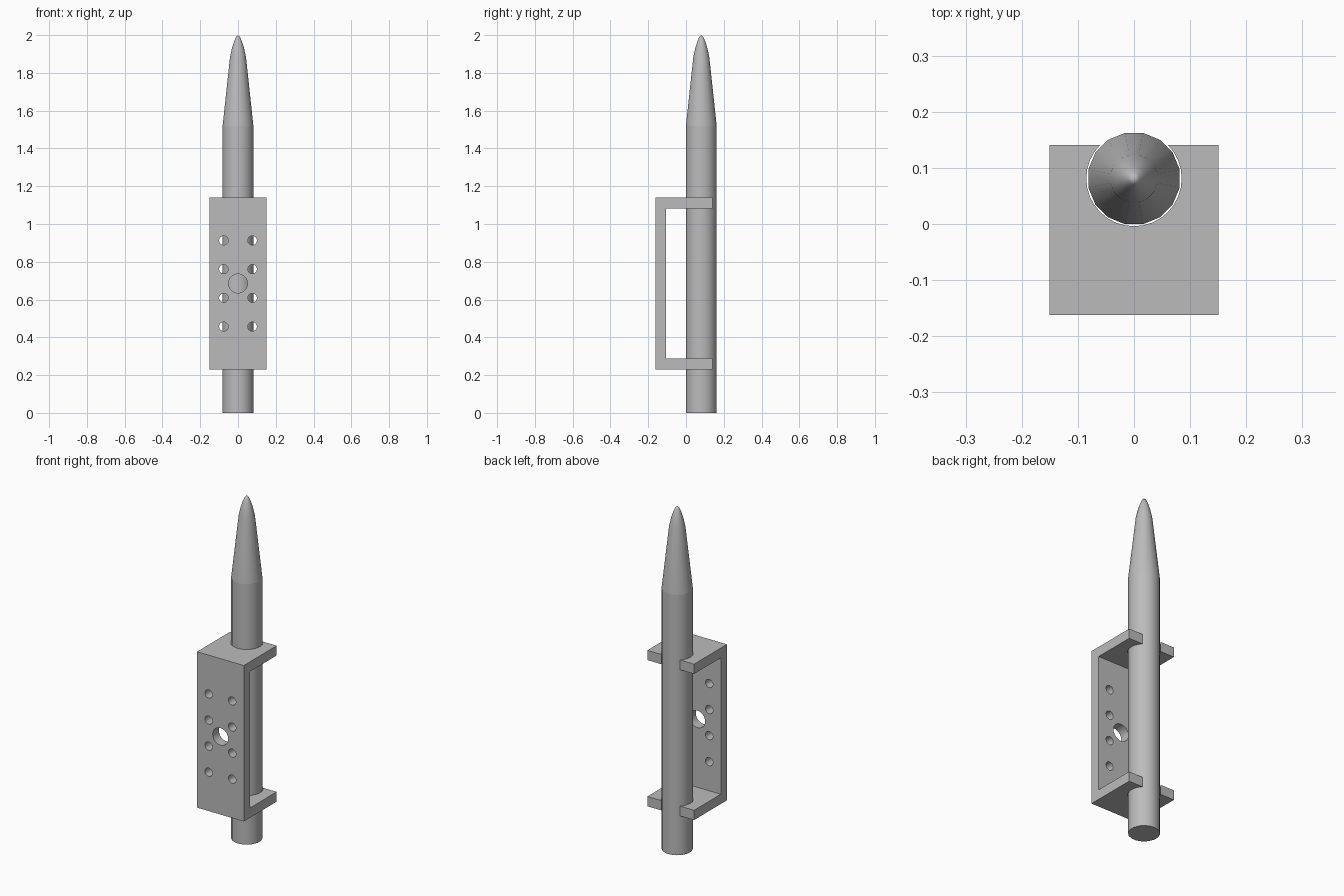
import bpy, bmesh, math
from mathutils import Matrix, Vector

cube = bpy.data.objects.get("Cube")
if cube:
    bpy.data.objects.remove(cube, do_unlink=True)

grey = bpy.data.materials.new("plain grey")
grey.use_nodes = True
colour = (0.5, 0.5, 0.5, 1)
grey.diffuse_color = colour
grey.node_tree.nodes["Principled BSDF"].inputs["Base Color"].default_value = colour

AXIS_Y = 0.081      # shaft centre line
MID_Z = 0.685       # bracket mid height


def make_object(name, bm):
    bmesh.ops.recalc_face_normals(bm, faces=bm.faces)
    mesh = bpy.data.meshes.new(name)
    bm.to_mesh(mesh)
    bm.free()
    mesh.materials.append(grey)
    obj = bpy.data.objects.new(name, mesh)
    bpy.context.scene.collection.objects.link(obj)
    return obj


def shade(obj):
    bpy.ops.object.select_all(action='DESELECT')
    obj.select_set(True)
    bpy.context.view_layer.objects.active = obj
    bpy.ops.object.shade_smooth_by_angle(angle=math.radians(30))


def add_cylinder(bm, centre, radius, length, along_y=False):
    turn = Matrix.Rotation(math.pi / 2, 4, 'X') if along_y else Matrix()
    bmesh.ops.create_cone(bm, cap_ends=True, segments=32, radius1=radius, radius2=radius,
                          depth=length, matrix=Matrix.Translation(centre) @ turn)


# Pointed shaft: lathed rings closed by a flat base and a point
SIDES = 16
profile = [(0.083, 0), (0.083, 1.52), (0.043, 1.885), (0.033, 1.93),
           (0.022, 1.965), (0.011, 1.99)]
bm = bmesh.new()
rings = []
for radius, z in profile:
    ring = []
    for i in range(SIDES):
        a = math.tau * (i + 0.5) / SIDES
        ring.append(bm.verts.new((radius * math.cos(a), AXIS_Y + radius * math.sin(a), z)))
    rings.append(ring)
tip = bm.verts.new((0, AXIS_Y, 2))
bm.faces.new(rings[0])
for i in range(SIDES):
    j = (i + 1) % SIDES
    for low, high in zip(rings, rings[1:]):
        bm.faces.new((low[i], low[j], high[j], high[i]))
    bm.faces.new((rings[-1][i], rings[-1][j], tip))
    # crisp shoulder where the taper starts
    bm.edges.get((rings[1][i], rings[1][j])).smooth = False
shade(make_object("pointed_shaft", bm))

# Bracket: C-shaped side profile extruded across x
FRONT, BACK, T = -0.162, 0.141, 0.057
LOW, HIGH, HALF = 0.23, 1.14, 0.151
outline = [(BACK, LOW), (FRONT, LOW), (FRONT, HIGH), (BACK, HIGH), (BACK, HIGH - T),
           (FRONT + T, HIGH - T), (FRONT + T, LOW + T), (BACK, LOW + T)]
bm = bmesh.new()
side = bm.faces.new([bm.verts.new((-HALF, y, z)) for y, z in outline])
grown = bmesh.ops.extrude_face_region(bm, geom=[side])
bmesh.ops.translate(bm, vec=Vector((2 * HALF, 0, 0)),
                    verts=[v for v in grown["geom"] if isinstance(v, bmesh.types.BMVert)])
bracket = make_object("bracket", bm)

# Holes: shaft passage, central hole and two columns of screw holes
bm = bmesh.new()
add_cylinder(bm, (0, AXIS_Y, MID_Z), 0.085, 1.2)
add_cylinder(bm, (0, FRONT + T / 2, MID_Z), 0.05, 0.1, True)
for x in (-0.076, 0.076):
    for step in (-1.5, -0.5, 0.5, 1.5):
        add_cylinder(bm, (x, FRONT + T / 2, MID_Z + step * 0.152), 0.024, 0.1, True)
cutter = make_object("hole_cutter", bm)
cutter.hide_render = True

cut = bracket.modifiers.new("holes", 'BOOLEAN')
cut.operation = 'DIFFERENCE'
cut.solver = 'EXACT'
cut.object = cutter
bpy.context.view_layer.objects.active = bracket
bpy.ops.object.modifier_apply(modifier=cut.name)
bpy.data.objects.remove(cutter, do_unlink=True)
shade(bracket)
